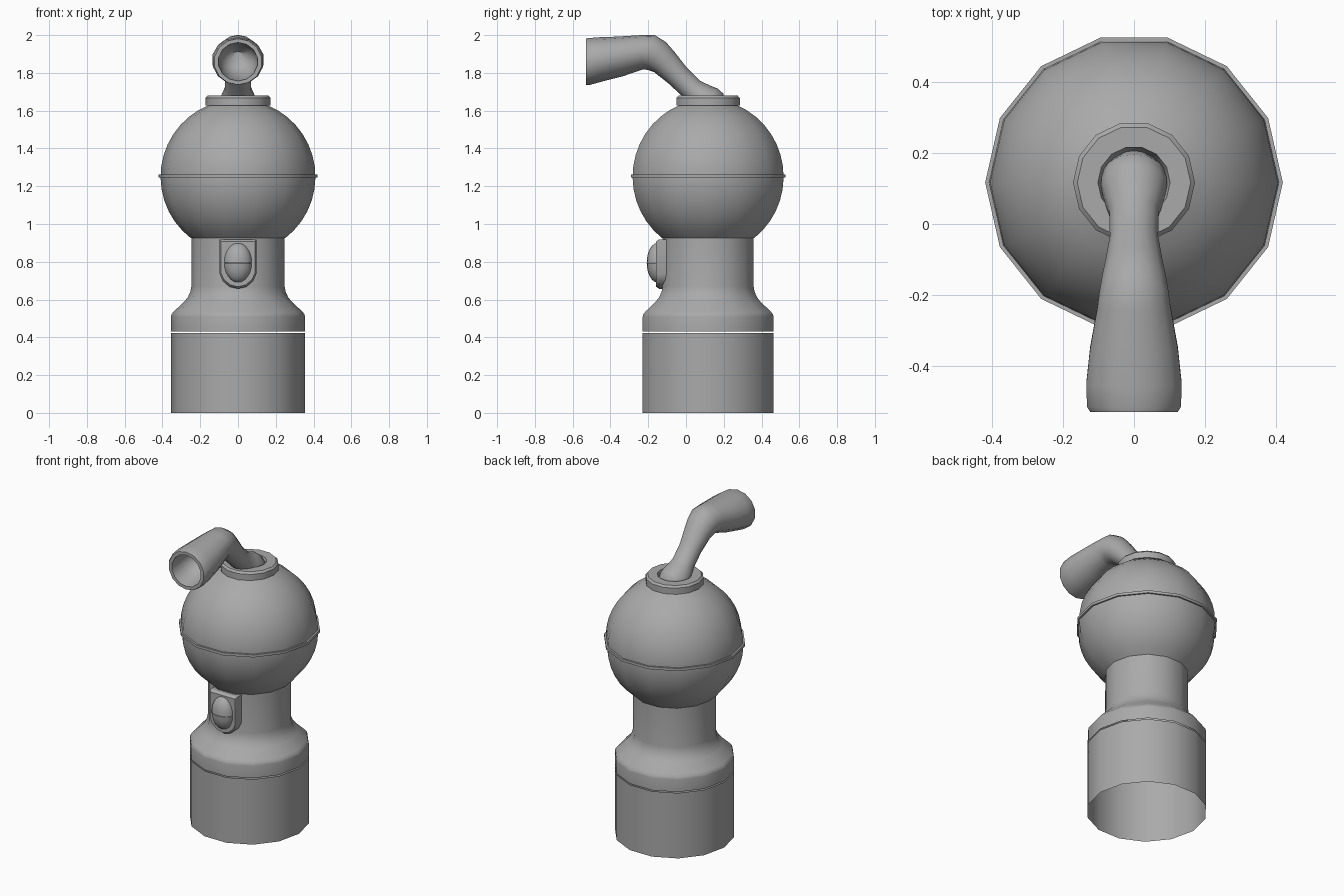
import bpy, bmesh, math
from mathutils import Vector

if "Cube" in bpy.data.objects:
    bpy.data.objects.remove(bpy.data.objects["Cube"])

SIDES = 14
CY = 0.117          # body axis offset in y

grey = bpy.data.materials.new("plain grey")
grey.diffuse_color = (0.4, 0.4, 0.4, 1)
grey.use_nodes = True
grey.node_tree.nodes["Principled BSDF"].inputs["Base Color"].default_value = grey.diffuse_color


def finish(name, bm, angle=35, fix_normals=True):
    if fix_normals:
        bmesh.ops.recalc_face_normals(bm, faces=bm.faces[:])
    me = bpy.data.meshes.new(name)
    bm.to_mesh(me)
    bm.free()
    ob = bpy.data.objects.new(name, me)
    bpy.context.collection.objects.link(ob)
    me.materials.append(grey)
    bpy.ops.object.select_all(action='DESELECT')
    ob.select_set(True)
    bpy.context.view_layer.objects.active = ob
    bpy.ops.object.shade_smooth_by_angle(angle=math.radians(angle))
    return ob


def loft(bm, rings, cap_end=False):
    """Bridge successive rings of points with quads."""
    rows = [[bm.verts.new(p) for p in r] for r in rings]
    for a, b in zip(rows, rows[1:]):
        n = len(a)
        for i in range(n):
            j = (i + 1) % n
            bm.faces.new((a[i], a[j], b[j], b[i]))
    if cap_end:
        bm.faces.new(rows[-1])


def lathe(name, profile, closed=False, angle=35):
    """Turn an (r, z) profile, listed upwards, around the body axis."""
    bm = bmesh.new()
    pts = profile + profile[:1] if closed else profile
    loft(bm, [[(r * math.cos(2 * math.pi * k / SIDES),
                CY + r * math.sin(2 * math.pi * k / SIDES), z)
               for k in range(SIDES)] for r, z in pts])
    bmesh.ops.remove_doubles(bm, verts=bm.verts[:], dist=1e-5)
    return finish(name, bm, angle, closed)


# Body: open base sleeve, shoulder and neck
lathe("base_sleeve", [(0.355, 0), (0.355, 0.424)])
lathe("shoulder_neck", [(0.355, 0.431), (0.355, 0.51), (0.352, 0.522), (0.34, 0.537),
                        (0.285, 0.588), (0.265, 0.613), (0.252, 0.643),
                        (0.247, 0.67), (0.247, 0.94)])

# Globe with its equator band
R, CZ = 0.41, 1.25
lo, hi = math.asin(-0.325 / R), math.asin(0.38 / R)
lathe("globe", [(R * math.cos(lo + (hi - lo) * i / 14), CZ + R * math.sin(lo + (hi - lo) * i / 14))
                for i in range(15)], angle=40)
lathe("equator_band", [(0.40, 1.245), (0.42, 1.245), (0.42, 1.262), (0.40, 1.262)], closed=True)

# Collar with a socket hole in its top
lathe("collar", [(0.15, 1.628), (0.172, 1.628), (0.172, 1.668), (0.160, 1.68),
                 (0.102, 1.68), (0.09, 1.64), (0.001, 1.63)])

# Ball joint, bent arm and flared hollow nozzle: (y, z, half width, half height, pitch)
arm = [(0.165, 1.60, 0.06, 0.06, 135), (0.135, 1.628, 0.092, 0.088, 135),
       (0.105, 1.655, 0.095, 0.088, 135), (0.07, 1.685, 0.084, 0.072, 135),
       (0.03, 1.715, 0.071, 0.062, 134), (-0.045, 1.787, 0.070, 0.064, 133),
       (-0.115, 1.858, 0.083, 0.076, 136), (-0.155, 1.89, 0.092, 0.088, 147),
       (-0.19, 1.909, 0.099, 0.095, 166), (-0.235, 1.909, 0.106, 0.091, 185),
       (-0.35, 1.887, 0.127, 0.106, 188), (-0.45, 1.872, 0.138, 0.117, 185),
       (-0.515, 1.86, 0.136, 0.124, 182), (-0.53, 1.859, 0.127, 0.122, 180),
       (-0.53, 1.859, 0.105, 0.102, 180), (-0.44, 1.865, 0.10, 0.092, 180),
       (-0.38, 1.872, 0.08, 0.072, 180), (-0.34, 1.877, 0.04, 0.036, 180)]
rings = []
for y, z, w, h, pitch in arm:
    t = math.radians(pitch)
    up = Vector((0, math.sin(t), -math.cos(t)))   # across the path, in the side plane
    rings.append([Vector((0, y, z)) + Vector((w, 0, 0)) * math.cos(a) + up * (h * math.sin(a))
                  for a in [2 * math.pi * (k + 0.5) / SIDES for k in range(SIDES)]])
bm = bmesh.new()
loft(bm, rings, cap_end=True)
bm.faces.new([v for v in bm.verts[:SIDES]])
finish("arm_nozzle", bm, 50)

# Switch plate: shield outline with a rounded foot and bevelled front
outline = [(-0.097, 0.918), (-0.097, 0.735), (-0.082, 0.70), (-0.045, 0.668), (0, 0.657),
           (0.045, 0.668), (0.082, 0.70), (0.097, 0.735), (0.097, 0.918)]


def shield(y, s):
    return [(x * s, y, 0.795 + (z - 0.795) * s) for x, z in outline]


bm = bmesh.new()
loft(bm, [shield(-0.10, 1), shield(-0.143, 1), shield(-0.158, 0.92)], cap_end=True)
finish("switch_plate", bm, 30)

# Oval button made of two halves with a fine seam
for name, sign in (("button_upper", 1), ("button_lower", -1)):
    bm = bmesh.new()
    bmesh.ops.create_uvsphere(bm, u_segments=16, v_segments=12, radius=1)
    bmesh.ops.bisect_plane(bm, geom=bm.verts[:] + bm.edges[:] + bm.faces[:], dist=1e-4,
                           plane_co=(0, 0, 0.012 * sign), plane_no=(0, 0, -sign), clear_outer=True)
    bmesh.ops.holes_fill(bm, edges=[e for e in bm.edges if e.is_boundary])
    for v in bm.verts:
        v.co = (v.co.x * 0.075, -0.15 + v.co.y * 0.058, 0.795 + v.co.z * 0.105)
    finish(name, bm, 40)
